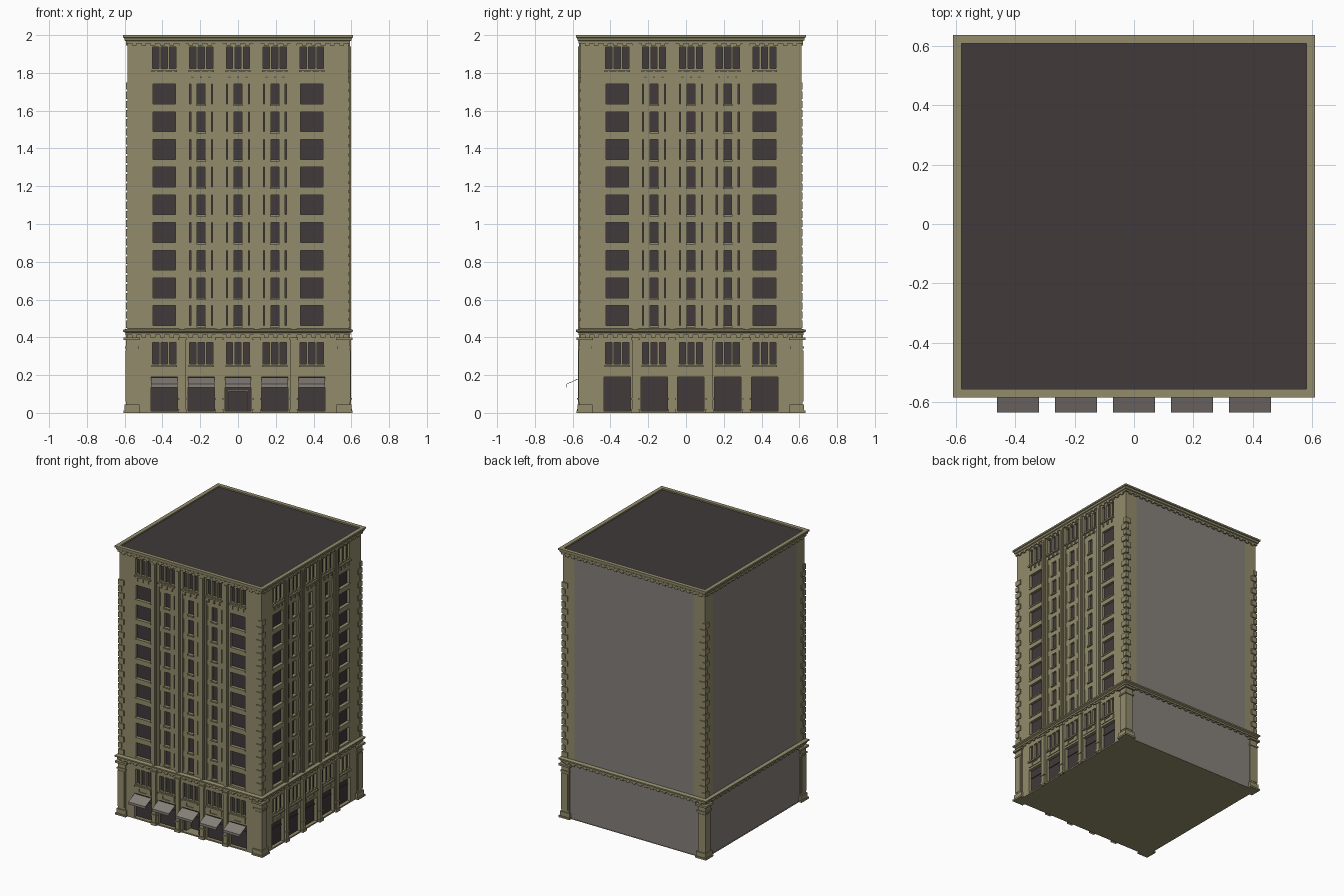
import bpy, bmesh, math
from mathutils import Matrix, Vector

if "Cube" in bpy.data.objects:
    bpy.data.objects.remove(bpy.data.objects["Cube"])

YC = 0.026          # building centre in y (awnings stick out in front)
W = 0.585           # half width of the main wall plane


def material(name, rgb):
    m = bpy.data.materials.new(name)
    m.diffuse_color = (*rgb, 1)
    m.use_nodes = True
    m.node_tree.nodes["Principled BSDF"].inputs["Base Color"].default_value = m.diffuse_color
    return m


STONE = material("khaki_stone", (0.29, 0.26, 0.15))
DARK = material("dark_glass_and_roof", (0.052, 0.041, 0.042))
GREY = material("plain_grey", (0.24, 0.215, 0.195))
MATS = [STONE, DARK, GREY]
S, D, G = 0, 1, 2


def finish(name, bm, mats):
    bmesh.ops.recalc_face_normals(bm, faces=bm.faces) if name not in FACADES else None
    me = bpy.data.meshes.new(name)
    bm.to_mesh(me)
    bm.free()
    for m in mats:
        me.materials.append(m)
    ob = bpy.data.objects.new(name, me)
    ob.location.y = YC
    bpy.context.collection.objects.link(ob)
    return ob


FACADES = ["front_facade", "right_facade", "back_wall", "left_wall"]


def add_box(bm, x0, x1, y0, y1, z0, z1, rot=Matrix()):
    m = Matrix.Translation(((x0 + x1) / 2, (y0 + y1) / 2, (z0 + z1) / 2))
    m = rot @ m @ Matrix.Diagonal((x1 - x0, y1 - y0, z1 - z0, 1))
    bmesh.ops.create_cube(bm, size=1, matrix=m)


def quarter(k):
    return Matrix.Rotation(k * math.pi / 2, 4, 'Z')


def facade(k, rects):
    """Relief wall: rectangles (u0,u1,z0,z1,depth,material) painted in order, stepped edges closed."""
    q = lambda v: round(v, 4)
    us = sorted({q(v) for r in rects for v in r[:2]})
    zs = sorted({q(v) for r in rects for v in r[2:4]})
    ui, zi = {u: i for i, u in enumerate(us)}, {z: i for i, z in enumerate(zs)}
    cell = {}
    for u0, u1, z0, z1, d, m in rects:
        for i in range(ui[q(u0)], ui[q(u1)]):
            for j in range(zi[q(z0)], zi[q(z1)]):
                cell[i, j] = (d, m)
    bm = bmesh.new()
    rot = quarter(k)

    def quad(pts, m):
        f = bm.faces.new([bm.verts.new(rot @ Vector((u, -d, z))) for u, d, z in pts])
        f.material_index = m

    for (i, j), (d, m) in cell.items():
        a, b, c, e = us[i], us[i + 1], zs[j], zs[j + 1]
        quad([(a, d, c), (b, d, c), (b, d, e), (a, d, e)], m)
        if (i + 1, j) in cell and cell[i + 1, j][0] != d:
            d2, m2 = cell[i + 1, j]
            quad([(b, d, c), (b, d2, c), (b, d2, e), (b, d, e)], m if d > d2 else m2)
        if (i, j + 1) in cell and cell[i, j + 1][0] != d:
            d2, m2 = cell[i, j + 1]
            quad([(a, d, e), (b, d, e), (b, d2, e), (a, d2, e)], m if d > d2 else m2)
    bmesh.ops.remove_doubles(bm, verts=bm.verts, dist=1e-5)
    finish(FACADES[k], bm, MATS)


BAYS = [-0.39, -0.195, 0, 0.195, 0.39]
FLOORS = [0.463 + 0.1465 * i for i in range(9)]


def street_rects(door):
    r = [(-W, W, 0, 1.97, W, S)]

    def mid(c, half, z0, z1, d, m):
        r.append((c - half, c + half, z0, z1, d, m))

    for c in BAYS:
        outer = abs(c) > 0.3
        if not outer:                                   # recessed inner bay strip
            mid(c, 0.064, 0.44, 1.78, 0.58, S)
        for z in FLOORS:                                # typical floors
            half = 0.06 if outer else 0.021
            mid(c, half + 0.004, z - 0.01, z, 0.59, S)
            mid(c, half, z, z + 0.105, 0.566, D)
            if not outer:
                for s in (-1, 1):
                    mid(c + s * 0.058, 0.003, z, z + 0.105, 0.57, D)
        for z, h in ((1.822, 0.115), (0.26, 0.112)):    # triple windows
            mid(c, 0.067, z - 0.018, z - 0.007, 0.597, S)
            for s in (-1, 0, 1):
                mid(c + s * 0.045, 0.0165, z, z + h, 0.566, D)
        for s in (-1, 0, 1):                            # brackets and sign panel
            mid(c + s * 0.045, 0.005, 1.775, 1.804, 0.592, S)
        mid(c, 0.064, 0.205, 0.238, 0.59, S)
        mid(c, 0.03, 0.21, 0.233, 0.585, S)
        mid(c, 0.07, 0.01, 0.19, 0.56, D)               # shop opening
        mid(c, 0.07, 0.128, 0.136, 0.565, D)
    for c in (-0.295, -0.1, 0.1, 0.295):                # slender piers
        mid(c, 0.018, 0, 1.97, 0.592, S)
        mid(c, 0.009, 0.44, 1.94, 0.598, S)
        mid(c, 0.016, 0.02, 0.39, 0.598, S)
        for z0, z1 in ((0, 0.02), (0.07, 0.08), (0.385, 0.4)):
            mid(c, 0.022, z0, z1, 0.603, S)
    if door:                                            # deep entrance
        mid(0, 0.054, 0.01, 0.118, 0.562, S)
        mid(0, 0.05, 0.01, 0.114, 0.51, D)
    return r


facade(0, street_rects(True))
facade(1, street_rects(False))
blank = [(-W, W, 0, 1.97, W, S), (-0.535, 0.535, 0.005, 0.42, W - 0.002, G),
         (-0.49, 0.49, 0.43, 1.965, W - 0.002, G)]
facade(2, blank)
facade(3, blank)


# square mouldings swept around the building from (half width, z) profiles
def ring(name, profile):
    bm = bmesh.new()
    rows = [[bm.verts.new((sx * h, sy * h, z)) for sx, sy in ((-1, -1), (1, -1), (1, 1), (-1, 1))]
            for h, z in profile]
    for a, b in zip(rows, rows[1:]):
        for i in range(4):
            j = (i + 1) % 4
            bm.faces.new((a[i], a[j], b[j], b[i]))
    finish(name, bm, [STONE])


ring("top_cornice", [(W, 1.955), (0.594, 1.955), (0.594, 1.968), (0.6, 1.972), (0.603, 1.985),
                     (0.609, 1.988), (0.609, 2.0), (0.58, 2.0), (0.58, 1.99)])
ring("belt_cornice", [(W, 0.412), (0.596, 0.412), (0.596, 0.424), (0.608, 0.43),
                      (0.608, 0.44), (W, 0.446)])

# roof and underside
for name, h, z, m in (("roof", 0.58, 1.99, DARK), ("underside", W, 0.0, STONE)):
    bm = bmesh.new()
    bmesh.ops.create_grid(bm, x_segments=1, y_segments=1, size=h,
                          matrix=Matrix.Translation((0, 0, z)))
    if z == 0:
        bmesh.ops.reverse_faces(bm, faces=bm.faces)
    FACADES.append(name)
    finish(name, bm, [m])

# dentils below both cornices
bm = bmesh.new()
for k in range(4):
    for i in range(-11, 12):
        for z in (0.4, 1.944):
            add_box(bm, i * 0.05 - 0.012, i * 0.05 + 0.012, -0.593, -W, z, z + 0.012, quarter(k))
finish("dentils", bm, [STONE])

# corner columns of the ground storey, with base, capital and raised panel
bm = bmesh.new()
for k in range(4):
    for inner, out, z0, z1 in ((0.53, 0.592, 0.02, 0.39), (0.518, 0.607, 0, 0.012),
                               (0.522, 0.6, 0.012, 0.045), (0.525, 0.598, 0.34, 0.352),
                               (0.518, 0.606, 0.385, 0.4), (0.54, 0.595, 0.06, 0.33)):
        add_box(bm, inner, out, -out, -inner, z0, z1, quarter(k))
finish("corner_columns", bm, [STONE])

# quoins, alternating long and short
bm = bmesh.new()
for k in range(4):
    for i in range(27):
        z = 0.45 + i * 0.0485
        a, b = (0.545, 0.565) if i % 2 else (0.565, 0.545)
        add_box(bm, a, 0.592, -0.592, -b, z, z + 0.038, quarter(k))
finish("corner_quoins", bm, [STONE])

# sloping awnings with a hanging valance
for n, c in enumerate(BAYS):
    bm = bmesh.new()
    prof = [(-0.585, 0.187), (-0.659, 0.153), (-0.659, 0.135),
            (-0.657, 0.135), (-0.657, 0.151), (-0.585, 0.184)]
    ends = [[bm.verts.new((c + s * 0.07, y, z)) for y, z in prof] for s in (-1, 1)]
    for i in range(6):
        j = (i + 1) % 6
        bm.faces.new((ends[0][i], ends[0][j], ends[1][j], ends[1][i]))
    for e in ends:
        bm.faces.new(e)
    finish(f"awning_{n + 1}", bm, [GREY])
